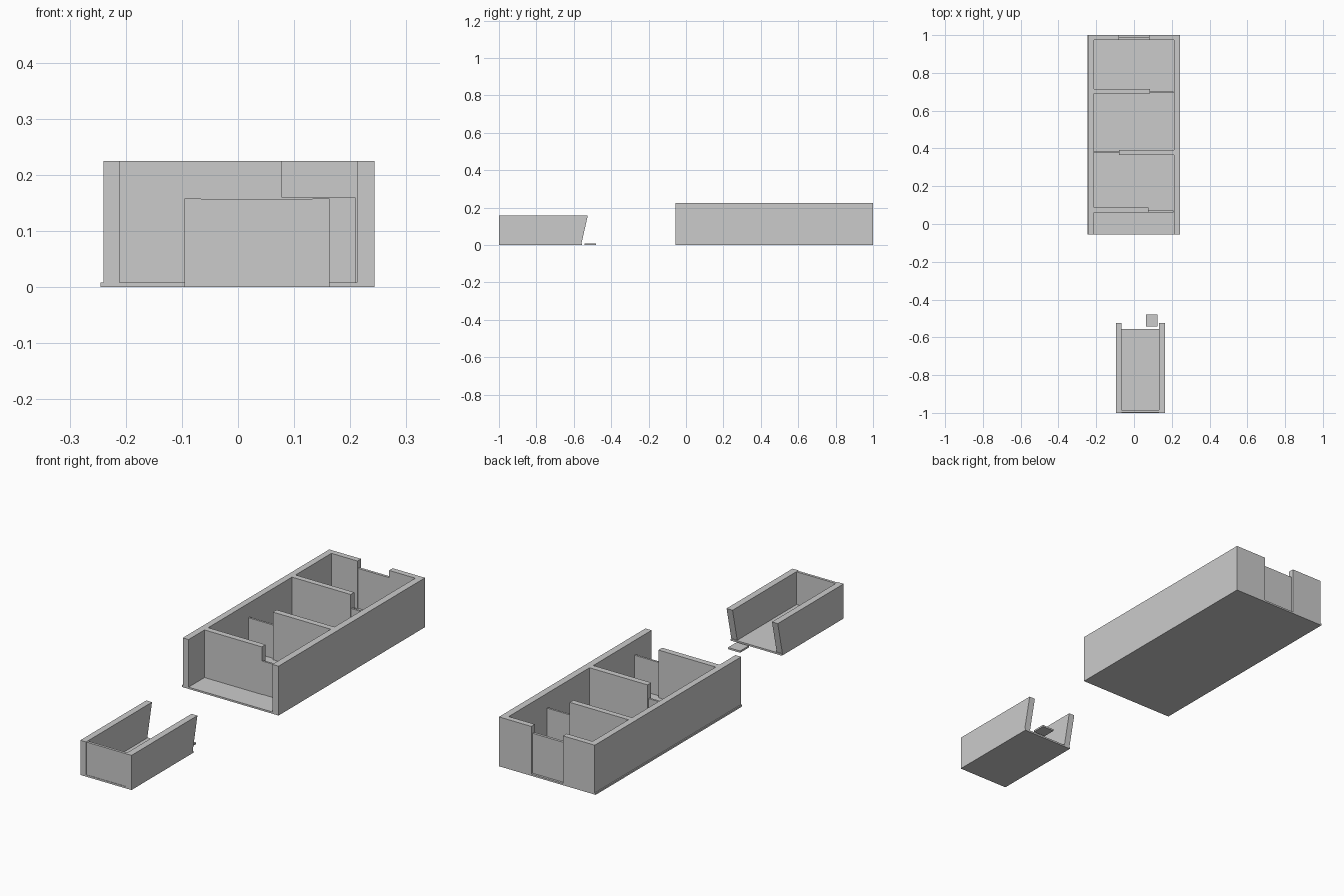
import bpy, bmesh

if "Cube" in bpy.data.objects:
    bpy.data.objects.remove(bpy.data.objects["Cube"])


def prism(name, profile, x0, x1):
    """Extrude a (y, z) profile along x."""
    bm = bmesh.new()
    face = bm.faces.new([bm.verts.new((x0, y, z)) for y, z in profile])
    ext = bmesh.ops.extrude_face_region(bm, geom=[face])
    for v in ext["geom"]:
        if isinstance(v, bmesh.types.BMVert):
            v.co.x = x1
    bmesh.ops.recalc_face_normals(bm, faces=bm.faces)
    mesh = bpy.data.meshes.new(name)
    bm.to_mesh(mesh)
    bm.free()
    obj = bpy.data.objects.new(name, mesh)
    bpy.context.collection.objects.link(obj)
    return obj


def box(name, x, y, z):
    return prism(name, [(y[0], z[0]), (y[1], z[0]), (y[1], z[1]), (y[0], z[1])], *x)


FLOOR, TOP, DOOR = 0.008, 0.225, 0.16
WEST, EAST = -0.211, 0.212

# Long building: floor slab and side walls
box("main_floor", (-0.245, 0.243), (-0.055, 1.0), (0, FLOOR))
box("main_wall_left", (-0.24, WEST), (-0.055, 1.0), (FLOOR, TOP))
box("main_wall_right", (EAST, 0.243), (-0.055, 1.0), (FLOOR, TOP))

# Partitions: wall x-range, wall y-range, door x-range, door front y
partitions = [
    ((WEST, 0.078), (0.06, 0.087), (0.078, 0.209), 0.062),
    ((-0.08, EAST), (0.365, 0.392), (WEST, -0.08), 0.376),
    ((WEST, 0.085), (0.69, 0.716), (0.085, 0.209), 0.693),
]
for i, (wx, wy, dx, dy) in enumerate(partitions, 1):
    box(f"partition_{i}", wx, wy, (FLOOR, TOP))
    box(f"partition_door_{i}", dx, (dy, dy + 0.009), (FLOOR, DOOR))

# Back wall with a lower door panel in the middle
box("back_wall_left", (WEST, -0.08), (0.974, 1.0), (FLOOR, TOP))
box("back_wall_right", (0.08, EAST), (0.974, 1.0), (FLOOR, TOP))
box("back_door", (-0.08, 0.08), (0.978, 0.99), (FLOOR, 0.19))

# Small open tray with raked side-wall ends
box("tray_floor", (-0.095, 0.163), (-1.0, -0.555), (0, FLOOR))
rake = [(-1.0, FLOOR), (-0.559, FLOOR), (-0.525, 0.158), (-1.0, 0.158)]
prism("tray_wall_left", rake, -0.095, -0.066)
prism("tray_wall_right", rake, 0.133, 0.163)
box("tray_wall_front", (-0.066, 0.133), (-0.998, -0.986), (FLOOR, 0.157))

# Loose flat plate behind the tray
box("loose_plate", (0.063, 0.124), (-0.543, -0.48), (0, FLOOR))
